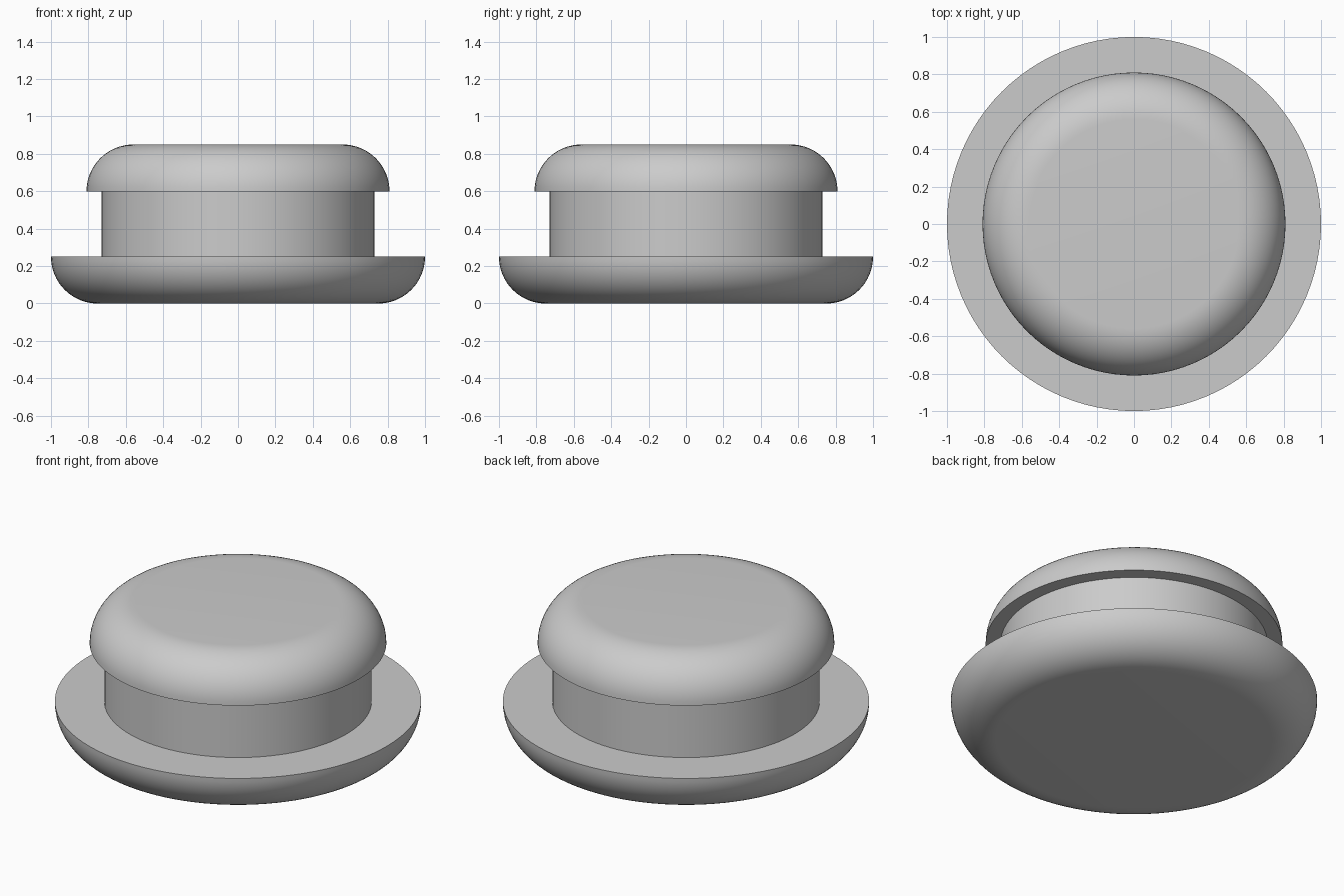
import bpy, bmesh
from math import sin, cos, pi, radians
from mathutils import Vector

cube = bpy.data.objects.get("Cube")
if cube:
    bpy.data.objects.remove(cube, do_unlink=True)

SEGMENTS = 96
ARC_STEPS = 16
ROUND = 0.25          # radius of both rounded rims
FLANGE, NECK, HEAD = 1.0, 0.73, 0.81
FLANGE_TOP, HEAD_BOTTOM, HEIGHT = 0.25, 0.60, 0.85


def quarter_arc(centre_r, centre_z, start):
    """Quarter circle in the profile plane, counter-clockwise from start."""
    angles = [start + pi / 2 * i / ARC_STEPS for i in range(ARC_STEPS + 1)]
    return [(centre_r + ROUND * cos(a), centre_z + ROUND * sin(a)) for a in angles]


# Flat colour
grey = bpy.data.materials.new("light_grey")
grey.use_nodes = True
colour = (0.6, 0.6, 0.6, 1)
grey.diffuse_color = colour
grey.node_tree.nodes["Principled BSDF"].inputs["Base Color"].default_value = colour

# Profile from bottom centre to top centre: flange, neck, head
profile = [(0, 0)]
profile += quarter_arc(FLANGE - ROUND, FLANGE_TOP, -pi / 2)
profile += [(NECK, FLANGE_TOP), (NECK, HEAD_BOTTOM)]
profile += quarter_arc(HEAD - ROUND, HEAD_BOTTOM, 0)
profile += [(0, HEIGHT)]

# Turn the profile around the vertical axis
bm = bmesh.new()
verts = [bm.verts.new((r, 0, z)) for r, z in profile]
edges = [bm.edges.new(pair) for pair in zip(verts, verts[1:])]
bmesh.ops.spin(bm, geom=verts + edges, cent=Vector(), axis=Vector((0, 0, 1)),
               angle=2 * pi, steps=SEGMENTS)
bmesh.ops.remove_doubles(bm, verts=bm.verts, dist=1e-4)
bmesh.ops.recalc_face_normals(bm, faces=bm.faces)

mesh = bpy.data.meshes.new("plug_body")
bm.to_mesh(mesh)
bm.free()
mesh.materials.append(grey)
plug = bpy.data.objects.new("plug_body", mesh)
bpy.context.collection.objects.link(plug)

# Smooth rims with crisp flange and head edges
bpy.ops.object.select_all(action="DESELECT")
plug.select_set(True)
bpy.context.view_layer.objects.active = plug
bpy.ops.object.shade_smooth_by_angle(angle=radians(30))
